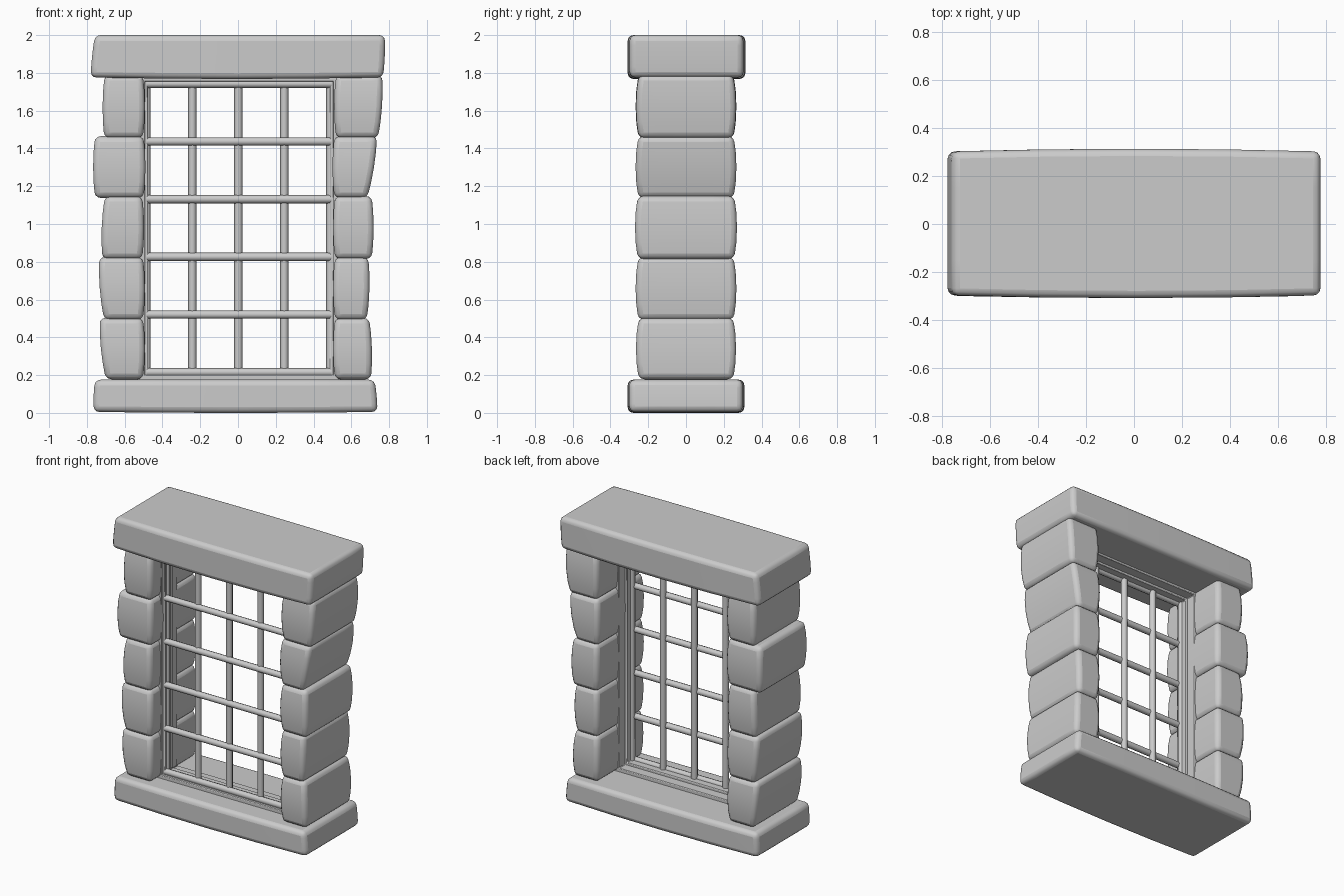
import bpy, bmesh
from mathutils import Vector

if "Cube" in bpy.data.objects:
    bpy.data.objects.remove(bpy.data.objects["Cube"])


def finish(bm, name, bevel=0.0, segments=3, angle=40):
    me = bpy.data.meshes.new(name)
    bmesh.ops.recalc_face_normals(bm, faces=bm.faces)
    bm.to_mesh(me)
    bm.free()
    ob = bpy.data.objects.new(name, me)
    bpy.context.collection.objects.link(ob)
    if bevel:
        m = ob.modifiers.new("worn_edges", 'BEVEL')
        m.width, m.segments, m.limit_method = bevel, segments, 'ANGLE'
        m.angle_limit = angle * 3.14159 / 180
    bpy.ops.object.select_all(action='DESELECT')
    ob.select_set(True)
    bpy.context.view_layer.objects.active = ob
    bpy.ops.object.shade_smooth_by_angle(angle=0.6)
    return ob


def stone(name, left, right, z, y, bulge=(0.01, 0.015, 0.0), bevel=0.03):
    """Tapered block; left and right are (bottom, top) x positions."""
    bm = bmesh.new()
    bmesh.ops.create_cube(bm, size=2)
    bmesh.ops.subdivide_edges(bm, edges=bm.edges[:], cuts=3, use_grid_fill=True)
    for v in bm.verts:
        u, d, w = v.co
        t = (w + 1) / 2
        xl = left[0] + (left[1] - left[0]) * t
        xr = right[0] + (right[1] - right[0]) * t
        x = xl + (xr - xl) * (u + 1) / 2
        yy = y[0] + (y[1] - y[0]) * (d + 1) / 2
        zz = z[0] + (z[1] - z[0]) * t
        # swell the side faces towards their middles
        if abs(u) > 0.99:
            x += u * bulge[0] * (1 - w * w)
        if abs(d) > 0.99:
            yy += d * bulge[1] * (1 - w * w if bulge[2] == 0 else 1 - u * u)
        if w < -0.99:
            zz -= bulge[2] * (1 - u * u)
        v.co = Vector((x, yy, zz))
    return finish(bm, name, bevel)


def box_ring(name, inner, outer, y):
    """Rectangular frame; inner and outer are (x0, x1, z0, z1)."""
    bm = bmesh.new()
    loops = []
    for (x0, x1, z0, z1), yy in ((outer, y[0]), (inner, y[0]), (inner, y[1]), (outer, y[1])):
        loops.append([bm.verts.new((x, yy, z)) for x, z in ((x0, z0), (x1, z0), (x1, z1), (x0, z1))])
    for k in range(4):
        a, b = loops[k], loops[(k + 1) % 4]
        for i in range(4):
            j = (i + 1) % 4
            bm.faces.new((a[i], a[j], b[j], b[i]))
    return finish(bm, name, 0.004, 1)


def bar(name, centre, length, axis):
    bpy.ops.mesh.primitive_cylinder_add(
        vertices=8, radius=0.022, depth=length, location=centre,
        rotation=(0, 1.570796, 0) if axis == 'X' else (0, 0, 0))
    bpy.context.object.name = name
    bpy.ops.object.shade_smooth_by_angle(angle=0.9)


# lintel and sill slabs
stone("lintel", (-0.78, -0.757), (0.768, 0.778), (1.776, 2.0), (-0.298, 0.303), (0.004, 0.011, 0.008))
stone("sill", (-0.764, -0.757), (0.738, 0.722), (0.005, 0.176), (-0.3, 0.3), (0.004, 0.009, 0.005))

# jamb stones, top to bottom: outer bottom, outer top, inner, half depth
left_jamb = [(-0.708, -0.706, -0.503, 0.252), (-0.757, -0.757, -0.5, 0.252),
             (-0.718, -0.705, -0.507, 0.25), (-0.709, -0.735, -0.503, 0.25),
             (-0.70, -0.732, -0.503, 0.25)]
right_jamb = [(0.741, 0.764, 0.519, 0.25), (0.684, 0.736, 0.51, 0.252),
              (0.708, 0.708, 0.513, 0.255), (0.682, 0.69, 0.513, 0.252),
              (0.704, 0.694, 0.513, 0.25)]
bounds = [1.785, 1.46, 1.143, 0.82, 0.498, 0.178]
for i in range(5):
    z = (bounds[i + 1] - (0.005 if i < 4 else 0), bounds[i] + 0.005)
    o0, o1, inn, d = left_jamb[i]
    stone(f"left_jamb_stone_{i + 1}", (o0, o1), (inn, inn), z, (-d, d))
    o0, o1, inn, d = right_jamb[i]
    stone(f"right_jamb_stone_{i + 1}", (inn, inn), (o0, o1), z, (-d, d))

# stepped window frame
outer = (-0.535, 0.545, 0.16, 1.785)
box_ring("outer_frame", (-0.492, 0.502, 0.2, 1.755), outer, (-0.15, 0.03))
box_ring("inner_frame", (-0.477, 0.487, 0.217, 1.74), (-0.52, 0.53, 0.17, 1.775), (-0.13, -0.04))

# grille bars; the outermost ones sit half inside the frame
for i in range(5):
    bar(f"vertical_bar_{i + 1}", (-0.485 + 0.2435 * i, -0.097, 0.979), 1.54, 'Z')
for i in range(6):
    bar(f"horizontal_bar_{i + 1}", (0.005, -0.113, 0.215 + 0.3055 * i), 0.98, 'X')
